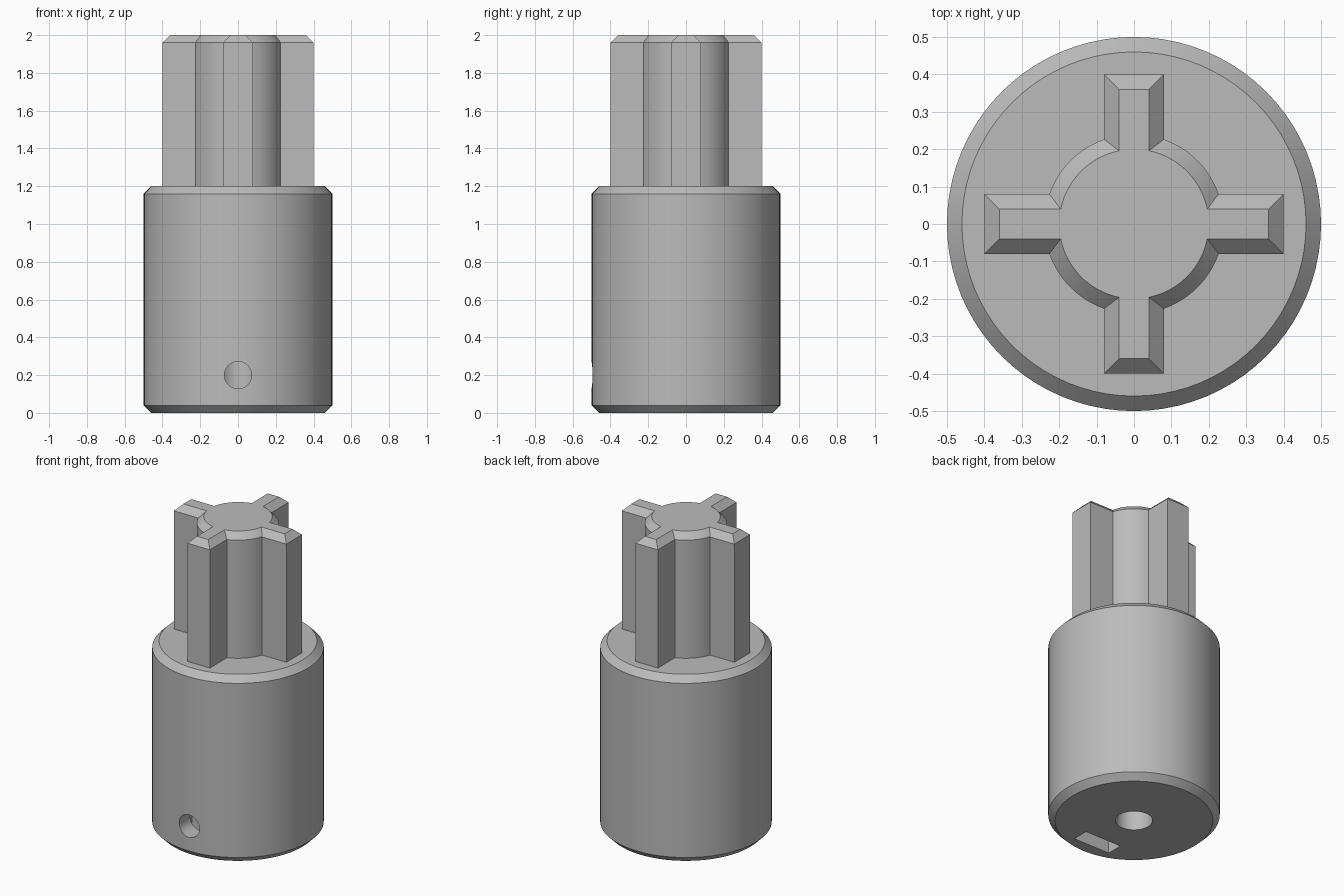
import bpy
import bmesh
from math import sin, cos, asin, pi, radians

cube = bpy.data.objects.get("Cube")
if cube:
    bpy.data.objects.remove(cube, do_unlink=True)

grey = bpy.data.materials.new("plain grey")
grey.use_nodes = True
COLOUR = (0.50, 0.50, 0.50, 1.0)
grey.diffuse_color = COLOUR
grey.node_tree.nodes["Principled BSDF"].inputs["Base Color"].default_value = COLOUR

CHAMFER = 0.04


def ring(radius, count=80):
    return [(radius * cos(2 * pi * i / count), radius * sin(2 * pi * i / count))
            for i in range(count)]


def cross(core, half, reach, steps=12):
    """Outline of a round core with four square ribs."""
    a = asin(half / core)
    points = []
    for k in range(4):
        c, s = cos(k * pi / 2), sin(k * pi / 2)
        quarter = [(reach, -half), (reach, half)]
        for i in range(steps + 1):
            t = a + (pi / 2 - 2 * a) * i / steps
            quarter.append((core * cos(t), core * sin(t)))
        points += [(x * c - y * s, x * s + y * c) for x, y in quarter]
    return points


def loft(name, layers):
    """Closed solid through matching outlines, given as (outline, z)."""
    bm = bmesh.new()
    loops = [[bm.verts.new((x, y, z)) for x, y in pts] for pts, z in layers]
    n = len(loops[0])
    for low, high in zip(loops, loops[1:]):
        for i in range(n):
            j = (i + 1) % n
            bm.faces.new((low[i], low[j], high[j], high[i]))
    bm.faces.new(loops[0][::-1])
    bm.faces.new(loops[-1])
    mesh = bpy.data.meshes.new(name)
    bm.to_mesh(mesh)
    bm.free()
    mesh.materials.append(grey)
    obj = bpy.data.objects.new(name, mesh)
    bpy.context.collection.objects.link(obj)
    return obj


def activate(obj):
    bpy.ops.object.select_all(action='DESELECT')
    obj.select_set(True)
    bpy.context.view_layer.objects.active = obj


def cut(target, cutter):
    mod = target.modifiers.new("cut", 'BOOLEAN')
    mod.operation = 'DIFFERENCE'
    mod.solver = 'EXACT'
    mod.object = cutter
    activate(target)
    bpy.ops.object.modifier_apply(modifier=mod.name)
    bpy.data.objects.remove(cutter, do_unlink=True)


# Round body with chamfered rims
body = loft("body", [(ring(0.5 - CHAMFER), 0), (ring(0.5), CHAMFER),
                     (ring(0.5), 1.2 - CHAMFER), (ring(0.5 - CHAMFER), 1.2)])

# Shaft bore in the base
cut(body, loft("bore_cutter", [(ring(0.108, 48), -0.1), (ring(0.108, 48), 0.8)]))

# Nut slot in the base
slot = [(-0.13, -0.385), (0.13, -0.385), (0.13, -0.28), (-0.13, -0.28)]
cut(body, loft("slot_cutter", [(slot, -0.1), (slot, 0.33)]))

# Set screw hole running from the front into the bore
screw = loft("screw_cutter", [(ring(0.072, 40), 0), (ring(0.072, 40), 0.6)])
screw.rotation_euler.x = radians(90)
screw.location = (0, 0, 0.2)
cut(body, screw)

# Ribbed drive head with a chamfered top
wide = cross(0.24, 0.08, 0.4)
narrow = cross(0.2, 0.04, 0.36)
head = loft("drive_head", [(wide, 1.2), (wide, 2 - CHAMFER), (narrow, 2)])

for part in (body, head):
    activate(part)
    bpy.ops.object.shade_smooth_by_angle(angle=radians(25))
